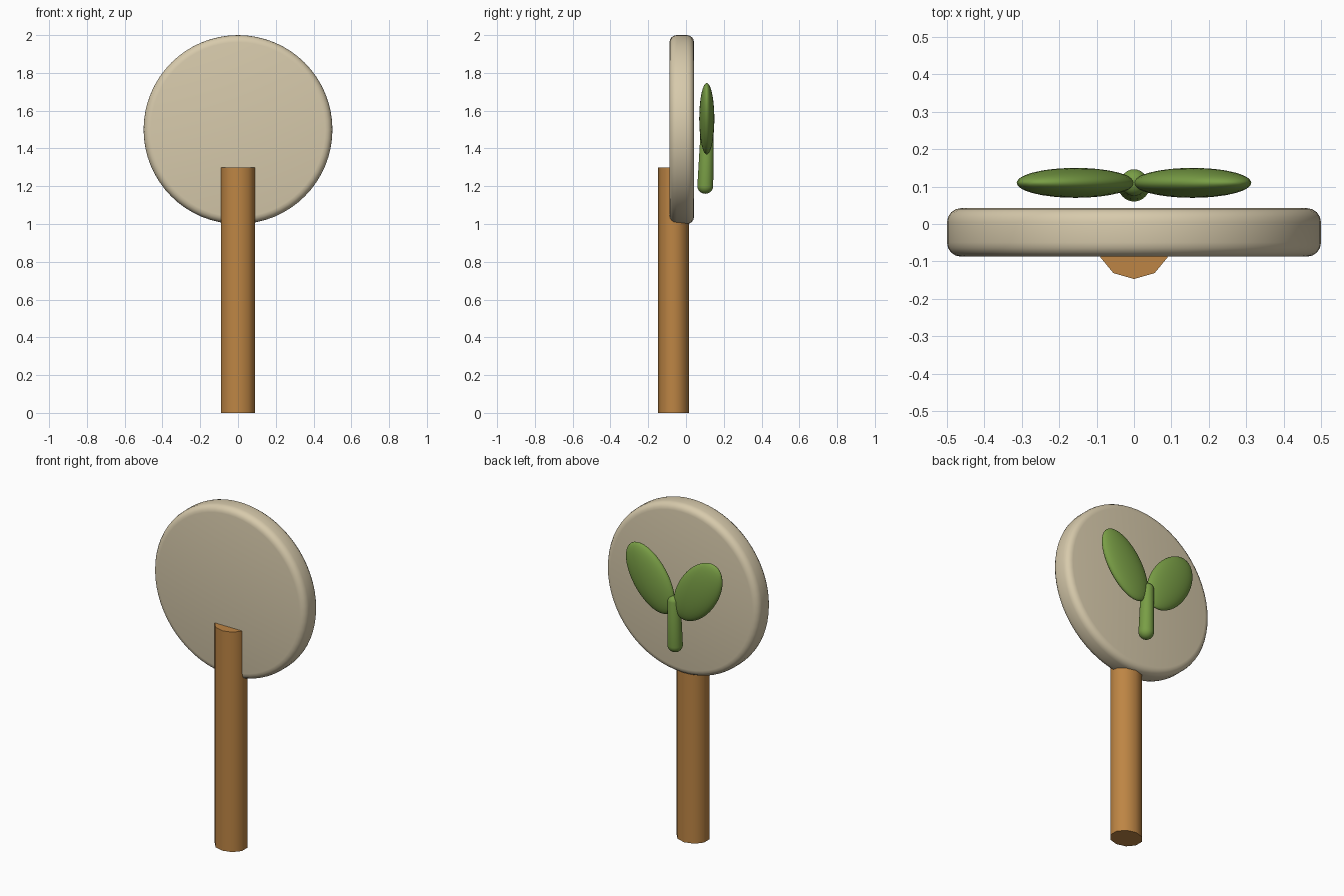
import bpy
import bmesh
import math
from mathutils import Matrix, Vector

default = bpy.data.objects.get("Cube")
if default:
    bpy.data.objects.remove(default, do_unlink=True)


def material(name, rgb):
    mat = bpy.data.materials.new(name)
    mat.use_nodes = True
    colour = (*rgb, 1)
    mat.diffuse_color = colour
    mat.node_tree.nodes["Principled BSDF"].inputs["Base Color"].default_value = colour
    return mat


cream = material("cream", (0.68, 0.59, 0.41))
wood = material("wood brown", (0.51, 0.235, 0.058))
green = material("leaf green", (0.19, 0.34, 0.06))


def finish(name, bm, mat, angle):
    """Turn a bmesh into a smooth-shaded object of one colour."""
    bmesh.ops.recalc_face_normals(bm, faces=bm.faces)
    mesh = bpy.data.meshes.new(name)
    bm.to_mesh(mesh)
    bm.free()
    mesh.materials.append(mat)
    obj = bpy.data.objects.new(name, mesh)
    bpy.context.collection.objects.link(obj)
    bpy.ops.object.select_all(action="DESELECT")
    obj.select_set(True)
    bpy.context.view_layer.objects.active = obj
    bpy.ops.object.shade_smooth_by_angle(angle=math.radians(angle))
    return obj


# Ten-sided post with a corner facing front, slightly flattened in depth
bm = bmesh.new()
bmesh.ops.create_cone(bm, cap_ends=True, segments=10, radius1=1, radius2=1, depth=1.3)
bmesh.ops.transform(bm, verts=bm.verts, matrix=(
    Matrix.Translation((0, -0.065, 0.65)) @ Matrix.Diagonal((0.0935, 0.082, 1, 1))))
finish("post", bm, wood, 40)

# Round sign board with rounded rims
bm = bmesh.new()
bmesh.ops.create_cone(bm, cap_ends=True, segments=64, radius1=0.5, radius2=0.5, depth=0.13)
rims = [e for e in bm.edges if abs(e.verts[0].co.z - e.verts[1].co.z) < 0.001]
bmesh.ops.bevel(bm, geom=rims, offset=0.038, segments=4, profile=0.5, affect="EDGES")
bmesh.ops.transform(bm, verts=bm.verts, matrix=(
    Matrix.Translation((0, -0.0225, 1.5)) @ Matrix.Rotation(math.pi / 2, 4, "X")))
finish("round_board", bm, cream, 40)

# Stem with rounded ends, leaning slightly backwards and thinning upwards
bottom, top = Vector((0, 0.102, 1.202)), Vector((0, 0.111, 1.46))
bm = bmesh.new()
bmesh.ops.create_uvsphere(bm, u_segments=24, v_segments=16, radius=1)
for v in bm.verts:
    v.co = top + v.co * 0.036 if v.co.z > 0.001 else bottom + v.co * 0.042
finish("sprout_stem", bm, green, 60)

# Pair of flattened oval leaves spreading outwards
for side, label in ((1, "left"), (-1, "right")):
    bm = bmesh.new()
    bmesh.ops.create_uvsphere(bm, u_segments=32, v_segments=20, radius=1)
    bmesh.ops.transform(bm, verts=bm.verts, matrix=(
        Matrix.Translation((side * 0.156, 0.11, 1.557))
        @ Matrix.Rotation(side * math.radians(35), 4, "Y")
        @ Matrix.Diagonal((0.12, 0.04, 0.215, 1))))
    finish(label + "_leaf", bm, green, 60)
